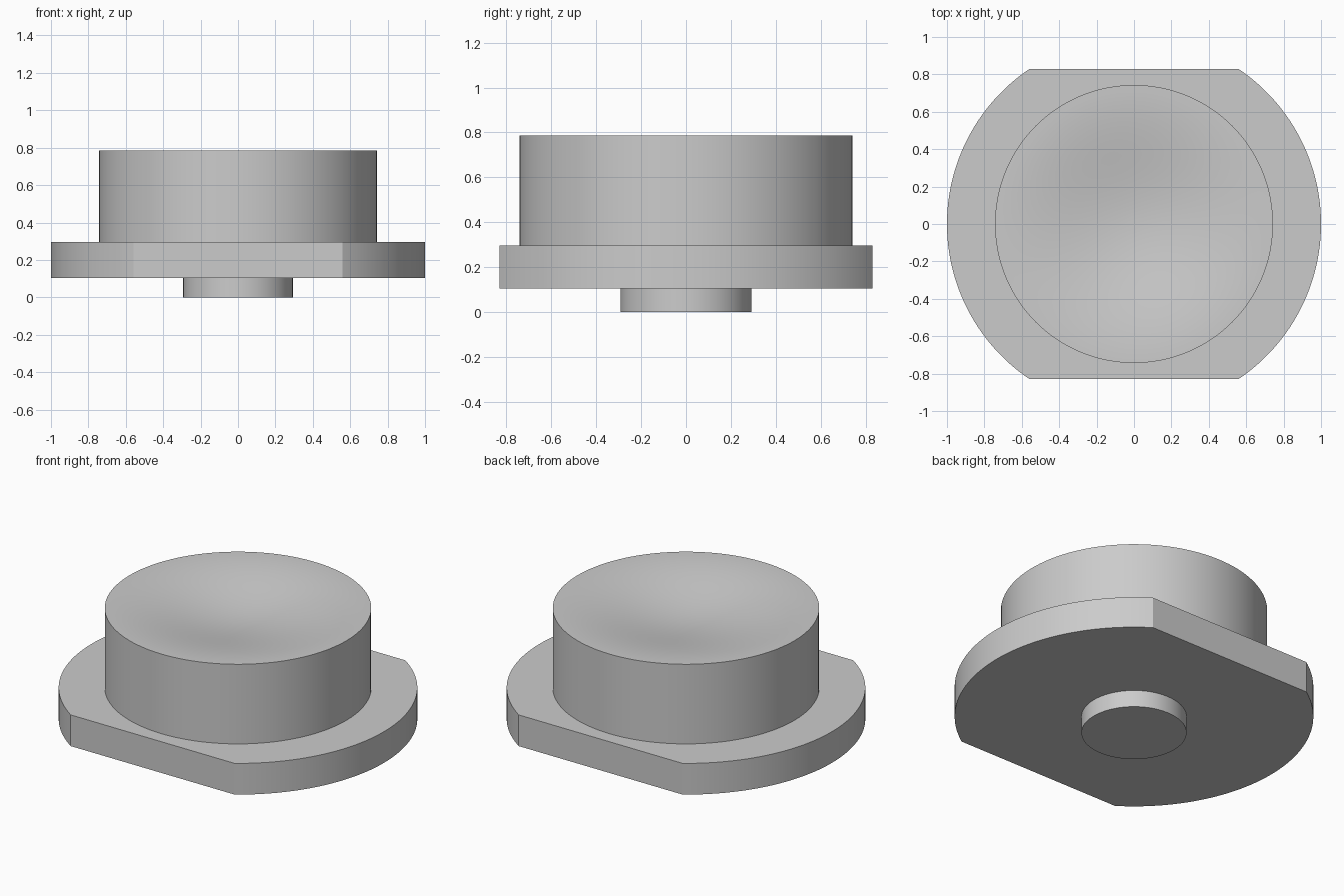
import bpy, math

if "Cube" in bpy.data.objects:
    bpy.data.objects.remove(bpy.data.objects["Cube"])

SEG = 128
grey = bpy.data.materials.new("plain_grey")
grey.diffuse_color = (0.6, 0.6, 0.6, 1)
grey.use_nodes = True
grey.node_tree.nodes["Principled BSDF"].inputs["Base Color"].default_value = grey.diffuse_color


def make_object(name, verts, faces):
    mesh = bpy.data.meshes.new(name)
    mesh.from_pydata(verts, [], faces)
    mesh.materials.append(grey)
    obj = bpy.data.objects.new(name, mesh)
    bpy.context.collection.objects.link(obj)
    bpy.ops.object.select_all(action='DESELECT')
    obj.select_set(True)
    bpy.context.view_layer.objects.active = obj
    bpy.ops.object.mode_set(mode='EDIT')
    bpy.ops.mesh.select_all(action='SELECT')
    bpy.ops.mesh.normals_make_consistent(inside=False)
    bpy.ops.object.mode_set(mode='OBJECT')
    bpy.ops.object.shade_smooth_by_angle(angle=math.radians(30))
    return obj


def loft(name, outlines):
    """Skin a stack of equal-length outlines and cap both ends."""
    n = len(outlines[0])
    verts = [v for ring in outlines for v in ring]
    faces = [(k * n + i, k * n + (i + 1) % n, (k + 1) * n + (i + 1) % n, (k + 1) * n + i)
             for k in range(len(outlines) - 1) for i in range(n)]
    faces.append(tuple(reversed(range(n))))
    faces.append(tuple(range(len(verts) - n, len(verts))))
    return make_object(name, verts, faces)


def ring(r, z):
    return [(r * math.cos(2 * math.pi * i / SEG), r * math.sin(2 * math.pi * i / SEG), z)
            for i in range(SEG)]


# Round stem underneath
loft("bottom_stem", [ring(0.293, 0), ring(0.293, 0.104)])

# Flange: disc with flats at front and back
FLAT = 0.83
half = math.asin(FLAT)
arc = [-half + 2 * half * i / 64 for i in range(65)]
outline = [(math.cos(a), math.sin(a)) for a in arc]
outline += [(-x, -y) for x, y in outline]
loft("flange", [[(x, y, z) for x, y in outline] for z in (0.104, 0.296)])

# Button body with a softly dished top that levels out at rim and centre
R, TOP, DEPTH, STEPS = 0.743, 0.786, 0.08, 24
rings = [ring(R, 0.296)]
for k in range(STEPS):
    t = 1 - k / STEPS
    rings.append(ring(R * t, TOP - DEPTH * (1 + math.cos(math.pi * t)) / 2))
loft("button_body", rings)
